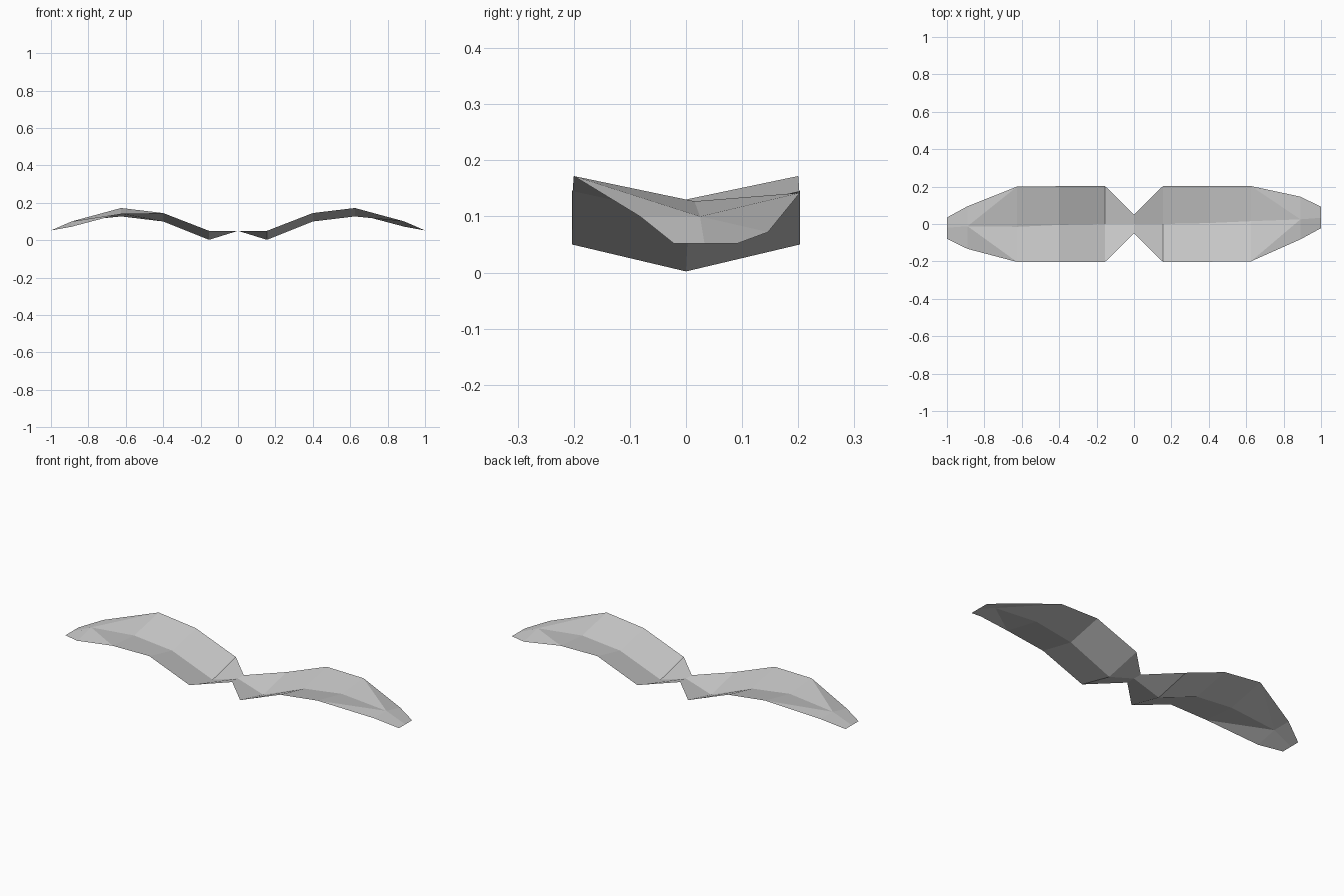
import bpy
import bmesh

cube = bpy.data.objects.get("Cube")
if cube:
    bpy.data.objects.remove(cube)

grey = bpy.data.materials.new("light_grey")
grey.use_nodes = True
colour = (0.6, 0.6, 0.6, 1)
grey.diffuse_color = colour
grey.node_tree.nodes["Principled BSDF"].inputs["Base Color"].default_value = colour

# Ribs from root to tip: x, then (y, z) of the high edge, spine and low edge
RIBS = [
    (0.00, (-0.05, 0.05), (0.00, 0.05), (0.05, 0.05)),
    (0.155, (-0.203, 0.05), (0.00, 0.002), (0.203, 0.05)),
    (0.40, (-0.202, 0.145), (0.005, 0.10), (0.203, 0.145)),
    (0.625, (-0.20, 0.172), (0.015, 0.127), (0.203, 0.142)),
    (0.89, (-0.082, 0.10), (0.025, 0.10), (0.146, 0.072)),
    (1.00, (-0.022, 0.052), (0.033, 0.052), (0.092, 0.052)),
]


def build_wing(name, side, drift):
    """A folded sheet; side -1 turns it half way round the vertical axis."""
    bm = bmesh.new()
    rows = []
    for x, *points in RIBS:
        shift = drift if x > 0.8 else 0
        rows.append([bm.verts.new((side * x, side * y + shift, z)) for y, z in points])
    for i, (a, b) in enumerate(zip(rows, rows[1:])):
        if i == 3:
            # The twisted panel folds from its outer corners to the spine
            for tri in ((a[0], b[0], b[1]), (a[0], b[1], a[1]),
                        (a[1], b[1], a[2]), (a[2], b[1], b[2])):
                bm.faces.new(tri)
        else:
            for j in range(2):
                bm.faces.new((a[j], b[j], b[j + 1], a[j + 1]))
    mesh = bpy.data.meshes.new(name)
    bm.to_mesh(mesh)
    bm.free()
    mesh.materials.append(grey)
    bpy.context.collection.objects.link(bpy.data.objects.new(name, mesh))


build_wing("left_wing", 1, 0)
build_wing("right_wing", -1, 0.013)
